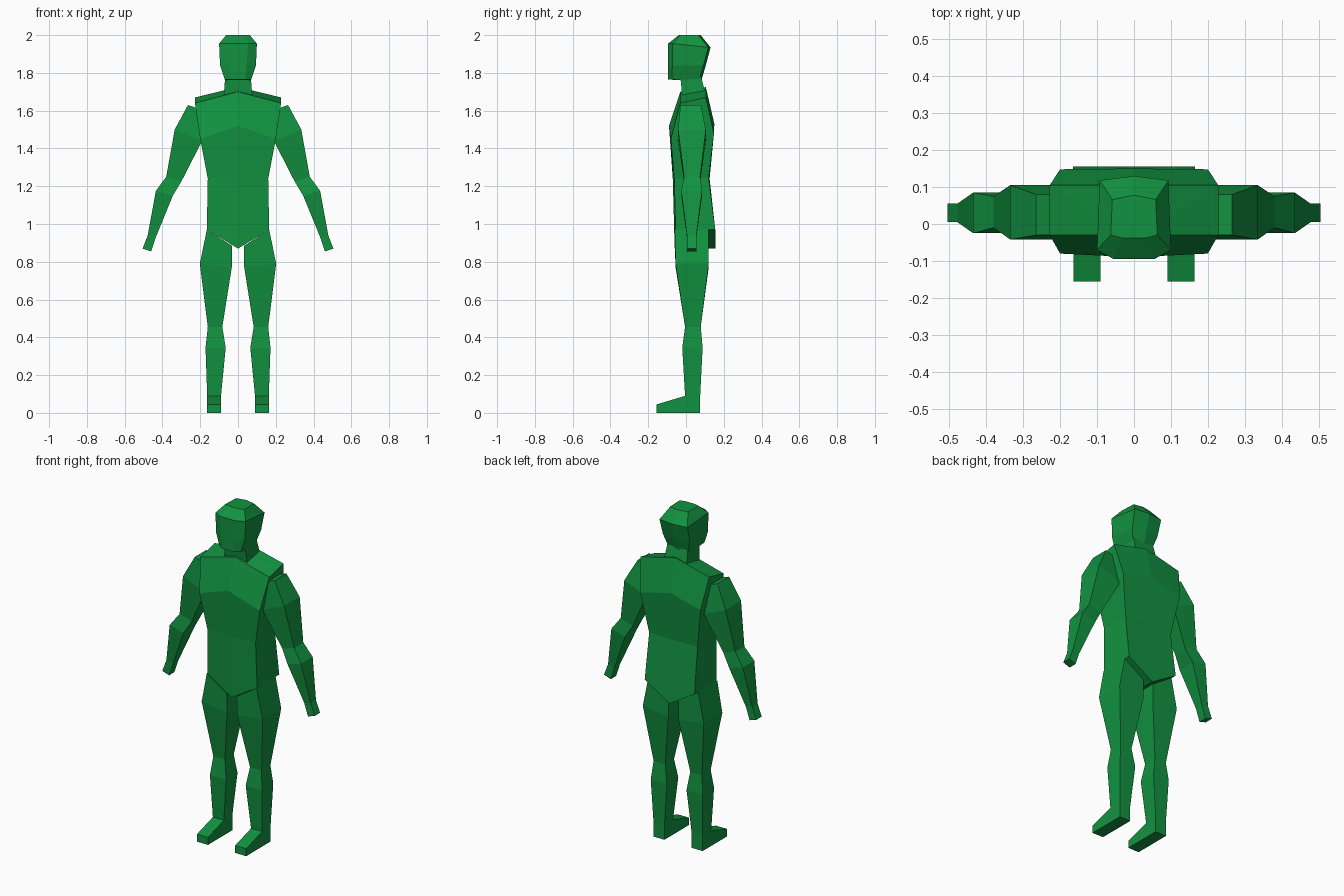
import bpy, bmesh

green = bpy.data.materials.new("green")
green.diffuse_color = (0.006, 0.29, 0.052, 1)


def loft(name, rings):
    """Skin a list of equal-length point rings and cap both ends."""
    bm = bmesh.new()
    loops = [[bm.verts.new(p) for p in ring] for ring in rings]
    n = len(loops[0])
    for a, b in zip(loops, loops[1:]):
        for i in range(n):
            j = (i + 1) % n
            bm.faces.new((a[i], a[j], b[j], b[i]))
    bm.faces.new(loops[0][::-1])
    bm.faces.new(loops[-1])
    bmesh.ops.recalc_face_normals(bm, faces=bm.faces)
    bmesh.ops.triangulate(bm, faces=[f for f in bm.faces if len(f.verts) > 4])
    mesh = bpy.data.meshes.new(name)
    bm.to_mesh(mesh)
    bm.free()
    mesh.materials.append(green)
    obj = bpy.data.objects.new(name, mesh)
    bpy.context.collection.objects.link(obj)
    return obj


def mirror_ring(half):
    """Half ring from front centre to back centre, completed on the left."""
    left = [(-x, y, z) for x, y, z in half if x > 0]
    return half + left[::-1]


def limb_pair(name, sections):
    """Four-sided limb; section = inner x, inner z, outer x, outer z, front y, back y."""
    for label, s in (("right", 1), ("left", -1)):
        loft(f"{label}_{name}", [[(s * xi, f, zi), (s * xo, f, zo),
                                  (s * xo, b, zo), (s * xi, b, zi)]
                                 for xi, zi, xo, zo, f, b in sections])


# torso: half width, front (side y, side z, centre y, centre z), back (same)
torso = [
    (0.165, -0.055, 0.97, -0.06, 0.87, 0.155, 0.97, 0.155, 0.87),
    (0.16, -0.062, 1.24, -0.07, 1.24, 0.12, 1.24, 0.125, 1.24),
    (0.2, -0.08, 1.45, -0.09, 1.52, 0.148, 1.48, 0.15, 1.53),
    (0.228, -0.03, 1.64, -0.03, 1.70, 0.105, 1.67, 0.105, 1.725),
]
loft("torso", [mirror_ring([(0, fcy, fcz), (w, fy, fz), (w, by, bz), (0, bcy, bcz)])
               for w, fy, fz, fcy, fcz, by, bz, bcy, bcz in torso])

# neck
loft("neck", [[(-w, f, z), (w, f, z), (w, b, z), (-w, b, z)]
              for w, f, b, z in ((0.075, -0.02, 0.105, 1.68), (0.068, -0.03, 0.08, 1.78))])

# head: face half width, face y, cheek half width, cheek y, back y, front z, back z
head = [
    (0.037, -0.095, 0.07, -0.075, 0.08, 1.765, 1.755),
    (0.045, -0.095, 0.095, -0.072, 0.105, 1.84, 1.84),
    (0.055, -0.095, 0.1, -0.07, 0.13, 1.955, 1.935),
    (0.03, -0.038, 0.063, -0.03, 0.078, 2.0, 2.0),
]
loft("head", [mirror_ring([(fw, fy, fz), (cw, cy, fz), (cw * 0.93, by - 0.012, bz), (0, by, bz)])
              for fw, fy, cw, cy, by, fz, bz in head])

# arms
limb_pair("upper_arm", [
    (0.18, 1.60, 0.265, 1.63, -0.03, 0.08),
    (0.19, 1.44, 0.335, 1.50, -0.042, 0.105),
    (0.30, 1.225, 0.38, 1.25, -0.01, 0.075),
])
limb_pair("forearm", [
    (0.30, 1.225, 0.38, 1.25, -0.01, 0.075),
    (0.345, 1.15, 0.435, 1.175, -0.025, 0.085),
    (0.435, 0.93, 0.478, 0.94, 0.005, 0.055),
    (0.46, 0.855, 0.505, 0.87, 0.005, 0.055),
])

# legs
limb_pair("thigh", [
    (0.033, 0.885, 0.165, 0.97, -0.06, 0.12),
    (0.033, 0.77, 0.202, 0.79, -0.055, 0.12),
    (0.083, 0.455, 0.16, 0.455, -0.005, 0.078),
])
limb_pair("shin", [
    (0.083, 0.455, 0.16, 0.455, -0.005, 0.078),
    (0.065, 0.345, 0.172, 0.345, -0.02, 0.088),
    (0.09, 0.09, 0.163, 0.09, -0.005, 0.075),
])

# feet: side profile extruded across the width
foot = [(-0.155, 0), (-0.155, 0.045), (-0.005, 0.09), (0.075, 0.09), (0.075, 0)]
for label, s in (("right", 1), ("left", -1)):
    loft(f"{label}_foot", [[(s * x, y, z) for y, z in foot] for x in (0.09, 0.163)])
